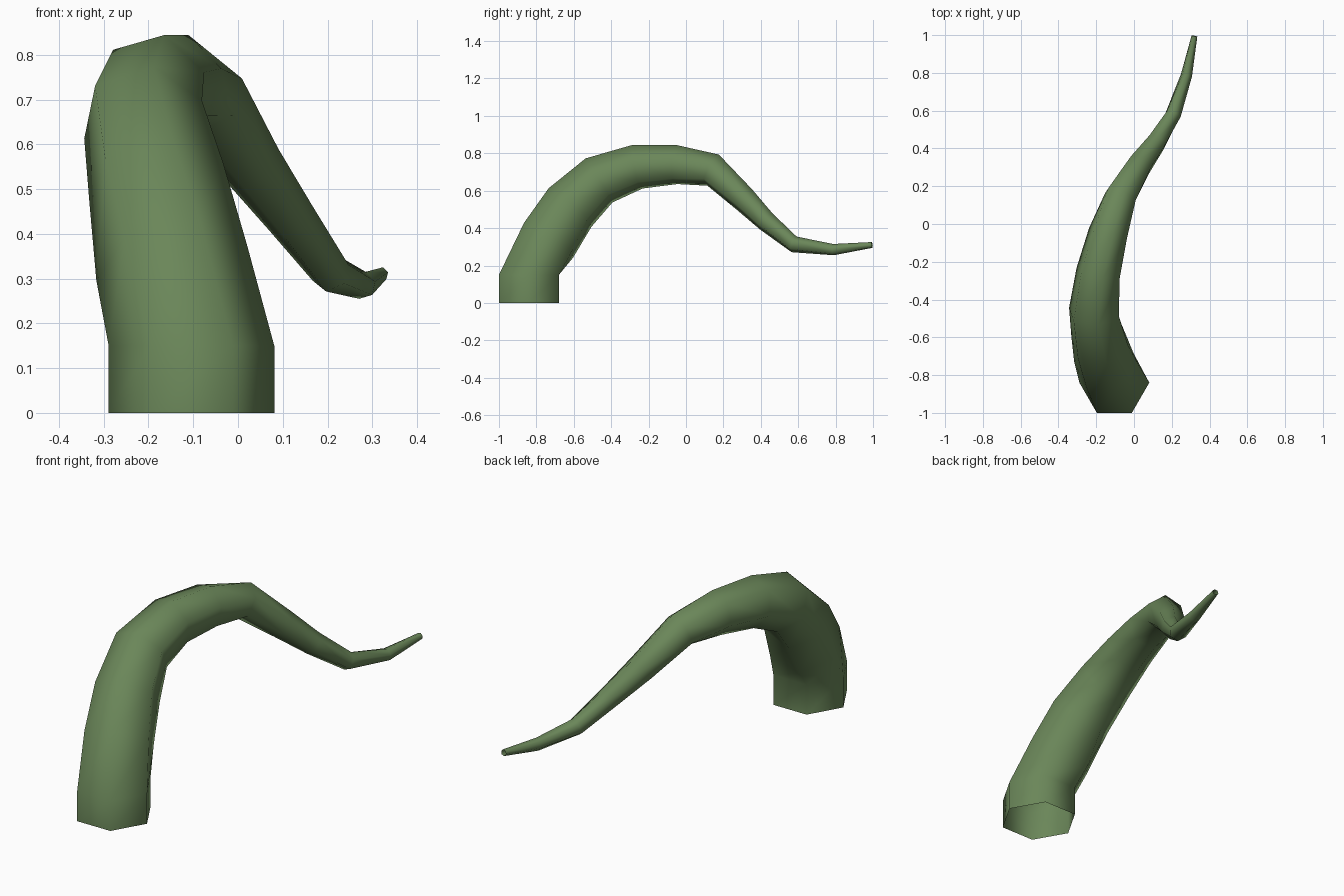
import bpy, bmesh, math
from mathutils import Vector

if "Cube" in bpy.data.objects:
    bpy.data.objects.remove(bpy.data.objects["Cube"])

green = bpy.data.materials.new("moss green")
green.diffuse_color = (0.145, 0.24, 0.10, 1)
green.use_nodes = True
green.node_tree.nodes["Principled BSDF"].inputs["Base Color"].default_value = green.diffuse_color

# Tentacle spine: x, y, z, radius, twist in degrees
SPINE = [
    (-0.104, -0.840, 0.000, 0.185, 0),
    (-0.104, -0.840, 0.150, 0.185, 0),
    (-0.148, -0.735, 0.335, 0.173, 8),
    (-0.182, -0.620, 0.510, 0.158, 17),
    (-0.212, -0.465, 0.655, 0.140, 20),
    (-0.190, -0.260, 0.728, 0.122, 18),
    (-0.138, -0.050, 0.740, 0.108, 15),
    (-0.072, 0.145, 0.710, 0.091, 16),
    (0.030, 0.310, 0.555, 0.070, 16),
    (0.118, 0.430, 0.435, 0.056, 16),
    (0.207, 0.578, 0.313, 0.045, 16),
    (0.278, 0.788, 0.285, 0.031, 16),
    (0.320, 0.995, 0.310, 0.016, 16),
]
SIDES = 6
points = [Vector(s[:3]) for s in SPINE]

bm = bmesh.new()
rings = []
for i, (p, s) in enumerate(zip(points, SPINE)):
    # Ring plane halves the bend; the two lowest rings stay level
    before = (p - points[i - 1]).normalized() if i else Vector()
    after = (points[i + 1] - p).normalized() if i + 1 < len(points) else Vector()
    tangent = Vector((0, 0, 1)) if i < 2 else (before + after).normalized()
    side = Vector((1, 0, 0))
    side = (side - tangent * side.dot(tangent)).normalized()
    up = side.cross(tangent)
    ring = []
    for k in range(SIDES):
        a = math.radians(s[4]) + math.tau * k / SIDES
        ring.append(bm.verts.new(p + s[3] * (side * math.cos(a) + up * math.sin(a))))
    rings.append(ring)

# Skin between the rings; the hollow ends stay open
for lo, hi in zip(rings, rings[1:]):
    for k in range(SIDES):
        n = (k + 1) % SIDES
        f = bm.faces.new((lo[n], lo[k], hi[k], hi[n]))
        f.smooth = True

mesh = bpy.data.meshes.new("tentacle")
bm.to_mesh(mesh)
bm.free()
mesh.materials.append(green)
bpy.context.collection.objects.link(bpy.data.objects.new("tentacle", mesh))
